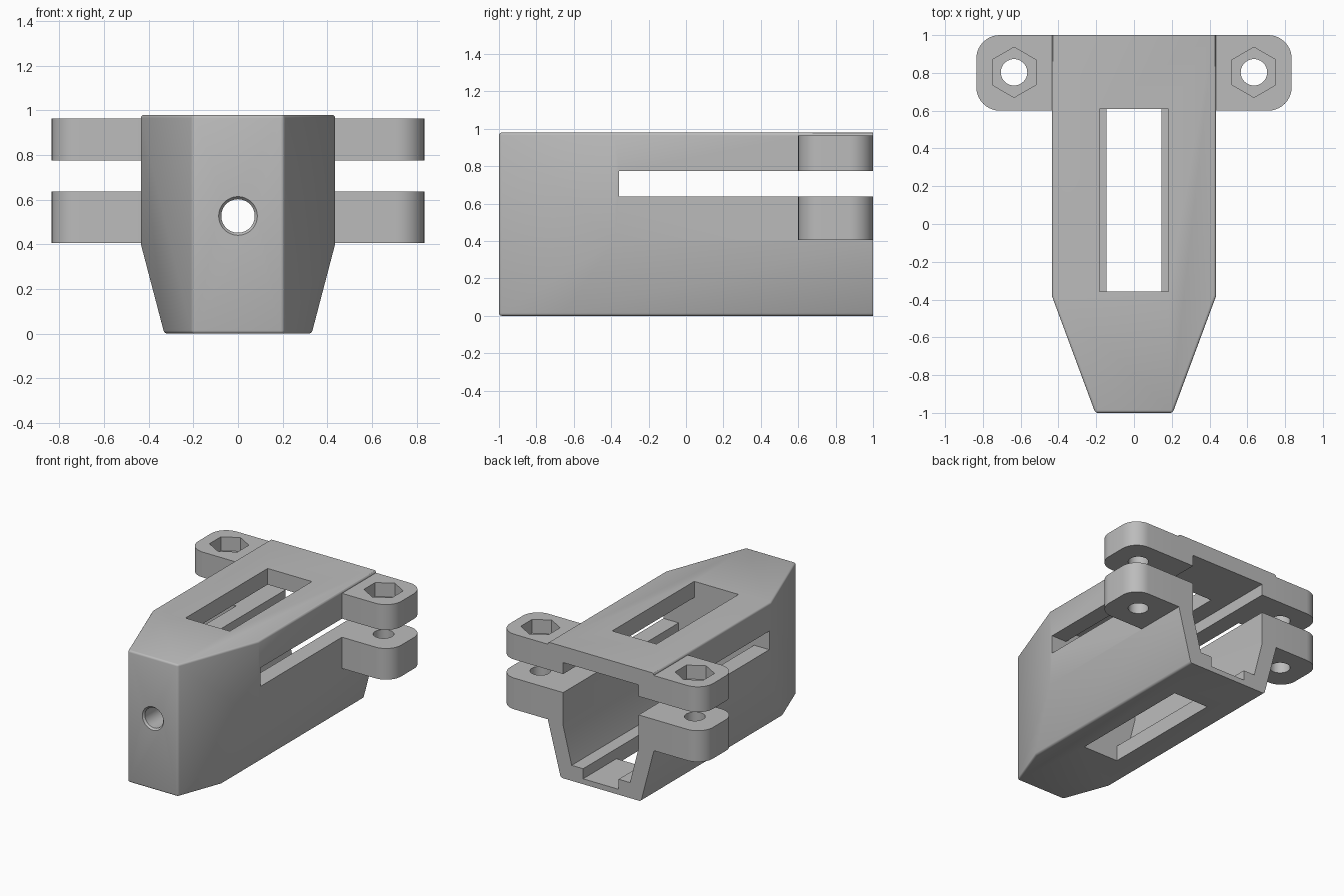
import bpy, bmesh, math
from mathutils import Vector, Matrix

if "Cube" in bpy.data.objects:
    bpy.data.objects.remove(bpy.data.objects["Cube"], do_unlink=True)

grey = bpy.data.materials.new("plain grey")
grey.use_nodes = True
colour = (0.5, 0.5, 0.5, 1)
grey.diffuse_color = colour
grey.node_tree.nodes["Principled BSDF"].inputs["Base Color"].default_value = colour

helpers = []


def finish(bm, name, helper=True):
    bmesh.ops.recalc_face_normals(bm, faces=bm.faces)
    mesh = bpy.data.meshes.new(name)
    bm.to_mesh(mesh)
    bm.free()
    mesh.materials.append(grey)
    ob = bpy.data.objects.new(name, mesh)
    bpy.context.collection.objects.link(ob)
    if helper:
        ob.hide_render = True
        helpers.append(ob)
    return ob


def extruded(half, y0, y1):
    """Mirror a half profile (x, z) and extrude it along y."""
    bm = bmesh.new()
    outline = half + [(-x, z) for x, z in reversed(half)]
    face = bm.faces.new([bm.verts.new((x, y0, z)) for x, z in outline])
    ext = bmesh.ops.extrude_face_region(bm, geom=[face])
    verts = [v for v in ext["geom"] if isinstance(v, bmesh.types.BMVert)]
    bmesh.ops.translate(bm, verts=verts, vec=(0, y1 - y0, 0))
    bmesh.ops.recalc_face_normals(bm, faces=bm.faces)
    return bm


def box(name, x0, x1, y0, y1, z0, z1, corner=0):
    """Box; corner rounds the vertical edges on the side away from x = 0."""
    bm = bmesh.new()
    bmesh.ops.create_cube(bm, size=1)
    for v in bm.verts:
        v.co = Vector(((x0, x1)[v.co.x > 0], (y0, y1)[v.co.y > 0], (z0, z1)[v.co.z > 0]))
    if corner:
        far = max(abs(x0), abs(x1))
        edges = [e for e in bm.edges if all(abs(abs(v.co.x) - far) < 1e-4 for v in e.verts)
                 and abs(e.verts[0].co.z - e.verts[1].co.z) > 1e-3]
        bmesh.ops.bevel(bm, geom=edges, offset=corner, segments=10,
                        profile=0.5, affect='EDGES')
    return finish(bm, name)


def cone(name, centre, r1, r2, depth, sides, along_y=False):
    bm = bmesh.new()
    turn = Matrix.Rotation(-math.pi / 2, 4, 'X') if along_y else Matrix()
    bmesh.ops.create_cone(bm, cap_ends=True, segments=sides, radius1=r1, radius2=r2,
                          depth=depth, matrix=Matrix.Translation(centre) @ turn)
    return finish(bm, name)


def combine(target, tool, operation):
    mod = target.modifiers.new(tool.name, 'BOOLEAN')
    mod.operation = operation
    mod.solver = 'EXACT'
    mod.object = tool


# Outer shell with tapered nose
bm = extruded([(0.33, 0), (0.435, 0.4), (0.435, 0.98)], -1, 1)
for side in (-1, 1):
    cut = bmesh.ops.bisect_plane(
        bm, geom=bm.verts[:] + bm.edges[:] + bm.faces[:], dist=1e-5,
        plane_co=(side * 0.205, -1, 0), plane_no=(side * 0.62, -0.23, 0), clear_outer=True)
    rim = [e for e in cut["geom_cut"] if isinstance(e, bmesh.types.BMEdge)]
    bmesh.ops.edgeloop_fill(bm, edges=rim)
bmesh.ops.recalc_face_normals(bm, faces=bm.faces)

# Small fillets on every sharp edge except the open back
sharp = [e for e in bm.edges if e.calc_face_angle(0) > math.radians(30)
         and not all(v.co.y > 0.99 for v in e.verts)]
bmesh.ops.bevel(bm, geom=sharp, offset=0.014, segments=3, profile=0.5, affect='EDGES')
body = finish(bm, "clamp_body", helper=False)

# Bolt lugs on both sides, above and below the slot
for side, label in ((1, "left"), (-1, "right")):
    x0, x1 = sorted((side * 0.4, side * 0.835))
    for level, z0, z1 in (("upper", 0.7, 0.963), ("lower", 0.405, 0.7)):
        combine(body, box(f"{label}_{level}_lug", x0, x1, 0.6, 1, z0, z1, 0.125), 'UNION')

# Hollow interior, open at the back
cavity = finish(extruded([(0.24, 0.115), (0.31, 0.39), (0.31, 0.86)], -0.357, 1.2), "cavity")
cutters = [
    cavity,
    box("side_slot", -1, 1, -0.357, 1.2, 0.637, 0.775),
    box("top_window", -0.182, 0.182, -0.357, 0.608, 0.8, 1.2),
    box("bottom_window", -0.146, 0.146, -0.357, 0.608, -0.2, 0.2),
    box("floor_groove", -0.146, 0.146, -0.357, 1.2, 0.04, 0.2),
    cone("front_hole", (0, -0.7, 0.527), 0.075, 0.075, 0.9, 48, True),
    cone("front_hole_rim", (0, -0.995, 0.527), 0.095, 0.07, 0.03, 48, True),
]

# Bolt holes with hexagonal nut pockets
for side, label in ((1, "left"), (-1, "right")):
    x = side * 0.635
    cutters.append(cone(f"{label}_bolt_hole", (x, 0.803, 0.6), 0.07, 0.07, 1.2, 40))
    cutters.append(cone(f"{label}_nut_pocket", (x, 0.803, 0.96), 0.133, 0.133, 0.2, 6))
for cutter in cutters:
    combine(body, cutter, 'DIFFERENCE')

# Bake the cuts and drop the helpers
bpy.context.view_layer.update()
baked = bpy.data.meshes.new_from_object(
    body.evaluated_get(bpy.context.evaluated_depsgraph_get()))
body.modifiers.clear()
body.data = baked
baked.materials.clear()
baked.materials.append(grey)
for poly in baked.polygons:
    poly.material_index = 0
for helper in helpers:
    bpy.data.objects.remove(helper, do_unlink=True)

bpy.ops.object.select_all(action='DESELECT')
body.select_set(True)
bpy.context.view_layer.objects.active = body
bpy.ops.object.shade_smooth_by_angle(angle=math.radians(30))
